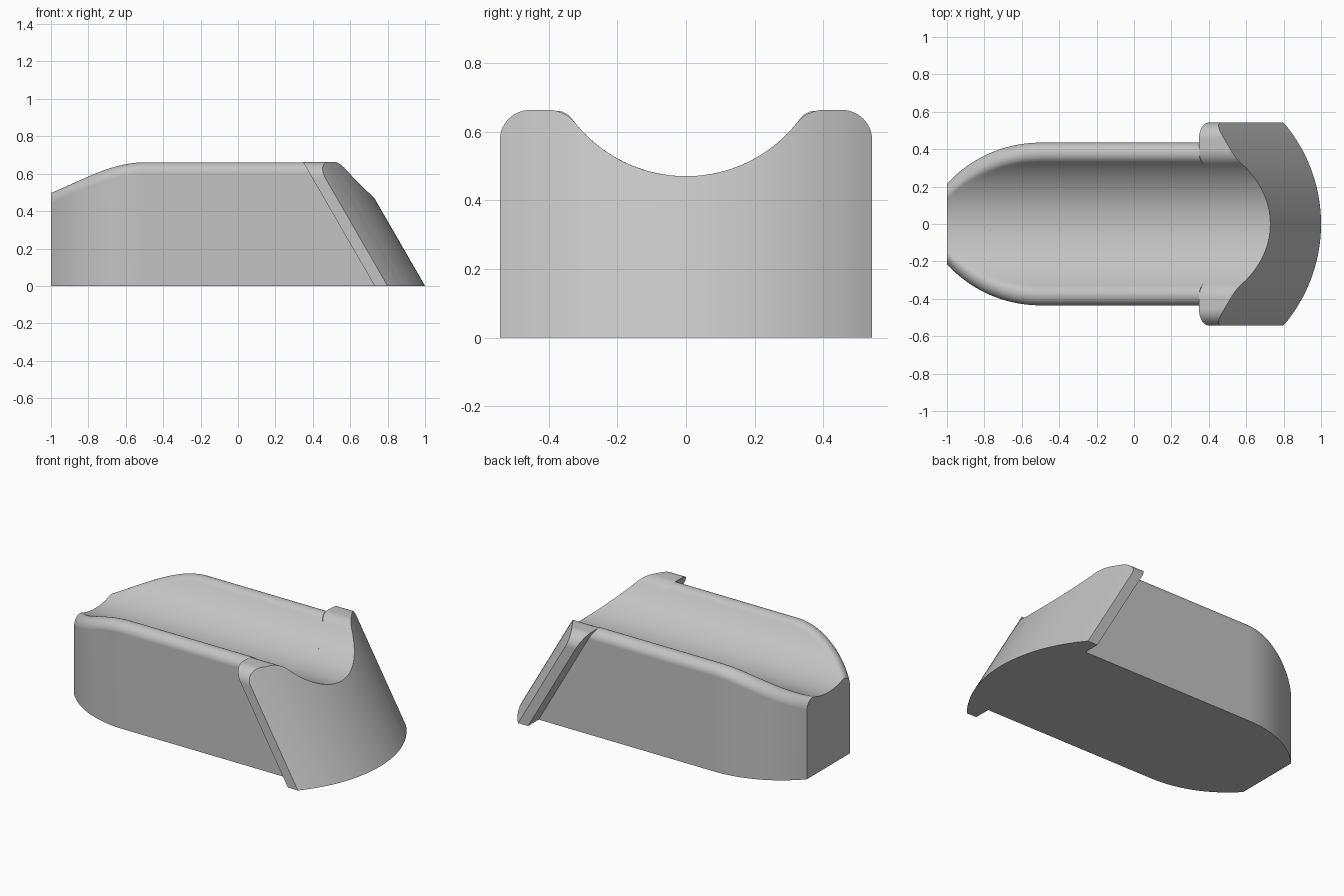
import bpy, bmesh, math

if "Cube" in bpy.data.objects:
    bpy.data.objects.remove(bpy.data.objects["Cube"], do_unlink=True)

TOP = 0.663                      # height of the flange crest
GROOVE_R, GROOVE_Z = 0.413, 0.883  # scooped channel: arc radius and centre height
LEAN = 0.577                     # backward lean of the flange per unit of height

grey = bpy.data.materials.new("plain grey")
grey.use_nodes = True
grey.diffuse_color = (0.55, 0.55, 0.55, 1)
grey.node_tree.nodes["Principled BSDF"].inputs["Base Color"].default_value = (0.55, 0.55, 0.55, 1)


def arc(cy, cz, r, a0, a1, n):
    steps = [a0 + (a1 - a0) * i / n for i in range(n + 1)]
    return [(cy + r * math.cos(a), cz + r * math.sin(a)) for a in steps]


def groove_from(y, n):
    """Channel points from side y down to just before the centre line."""
    a = math.asin(y / GROOVE_R)
    return arc(0, GROOVE_Z, GROOVE_R, a - math.pi / 2, -math.pi / 2, n)[1:]


def mirrored(half):
    """Half profile ending at the centre, continued to the other side."""
    return half + [(-y, z) for y, z in reversed(half[:-1])]


def loft(name, rings):
    bm = bmesh.new()
    loops = [[bm.verts.new(p) for p in ring] for ring in rings]
    for a, b in zip(loops, loops[1:]):
        for i in range(len(a)):
            j = (i + 1) % len(a)
            bm.faces.new((a[i], a[j], b[j], b[i]))
    bm.faces.new(loops[0])
    bm.faces.new(loops[-1])
    bmesh.ops.recalc_face_normals(bm, faces=bm.faces)
    mesh = bpy.data.meshes.new(name)
    bm.to_mesh(mesh)
    bm.free()
    mesh.materials.append(grey)
    obj = bpy.data.objects.new(name, mesh)
    bpy.context.collection.objects.link(obj)
    bpy.ops.object.select_all(action="DESELECT")
    obj.select_set(True)
    bpy.context.view_layer.objects.active = obj
    bpy.ops.object.shade_smooth_by_angle(angle=math.radians(30))
    weighted = obj.modifiers.new("even shading", "WEIGHTED_NORMAL")
    weighted.keep_sharp = True
    return obj


# Body: channelled section with rounded rims, narrowing along an arc to the blunt end
def body_section(h, r=0.057):
    cy = h - r
    cz = GROOVE_Z - math.sqrt((GROOVE_R + r) ** 2 - cy ** 2)
    toward = math.atan2(GROOVE_Z - cz, -cy)
    rim = arc(cy, cz, r, 0, toward, 12)
    inner = groove_from(cy * GROOVE_R / (GROOVE_R + r), 16)
    return [(h, 0)] + mirrored(rim + inner) + [(-h, 0)]


def half_width(x):
    R = 0.678
    return 0.435 - (R - math.sqrt(R * R - (x + 0.5) ** 2))


stations = [-1 + 0.5 * i / 20 for i in range(21)]
rings = [[(x, y, z) for y, z in body_section(half_width(x))] for x in stations]
rings.append([(0.73 - LEAN * z, y, z) for y, z in body_section(0.435)])
loft("body", rings)

# Flange: leaning plate with a bowed front, sharing the channel
OUT, R_OUT, R_IN = 0.542, 0.088, 0.1
cz_in = TOP - R_IN
cy_in = math.sqrt((GROOVE_R + R_IN) ** 2 - (GROOVE_Z - cz_in) ** 2)
toward = math.atan2(GROOVE_Z - cz_in, -cy_in)
crest = (arc(OUT - R_OUT, TOP - R_OUT, R_OUT, 0, math.pi / 2, 14)
         + arc(cy_in, cz_in, R_IN, math.pi / 2, toward, 10)
         + groove_from(cy_in * GROOVE_R / (GROOVE_R + R_IN), 16))


def front_x(y, R=0.834):
    return 1 - R + math.sqrt(R * R - y * y)


rings = []
for y, z in mirrored(crest):
    back, front = 0.73, front_x(y)
    rings.append([(back, y, 0), (front, y, 0),
                  (front - LEAN * z, y, z), (back - LEAN * z, y, z)])
loft("flange", rings)
